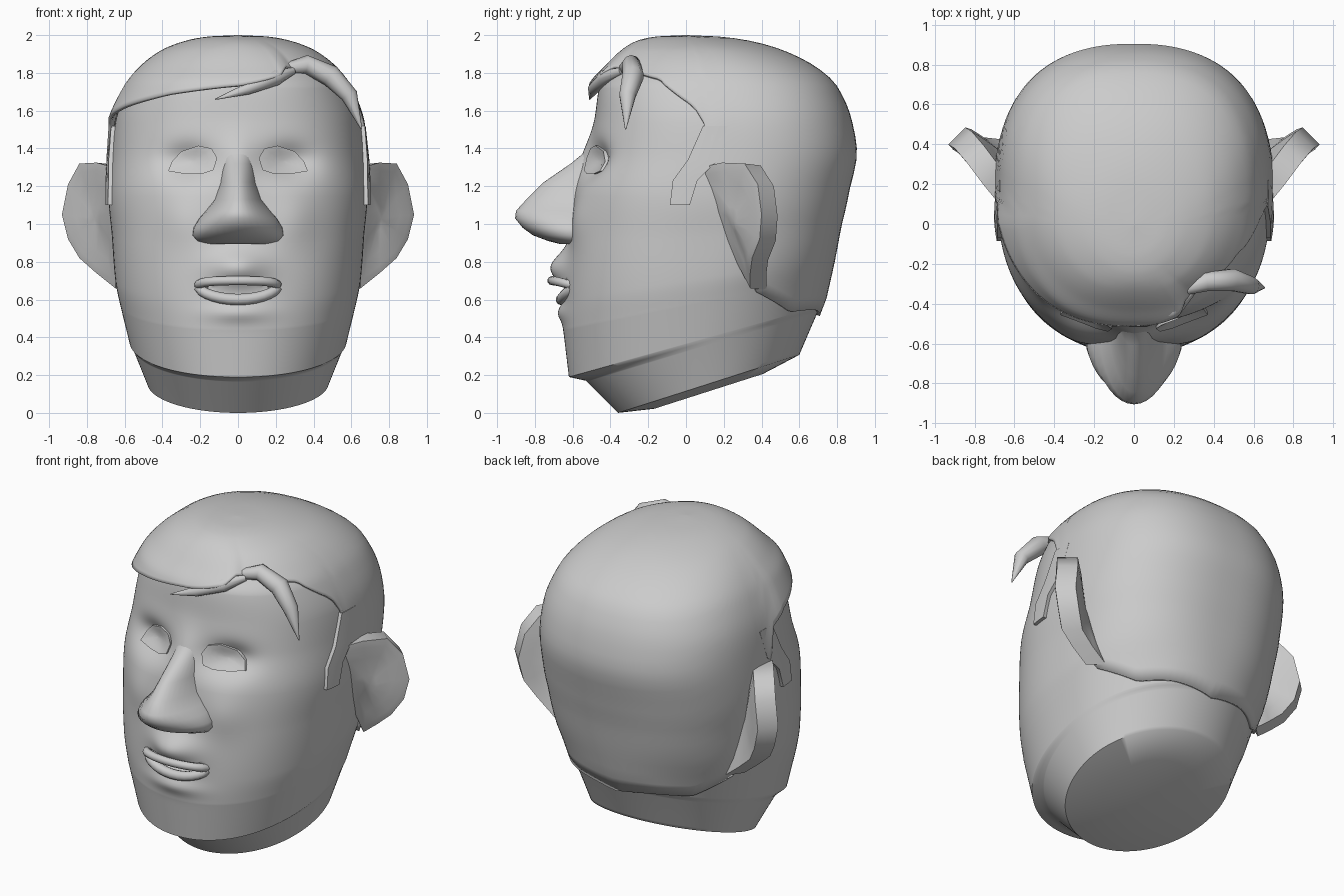
import bpy, bmesh, math
from math import sin, cos, pi, exp, radians
from mathutils import Vector

if "Cube" in bpy.data.objects:
    bpy.data.objects.remove(bpy.data.objects["Cube"])

SEG = 150

# Skull sections: height at the front, backward tilt, half width, front y, back y, squareness
KEYS = [(0.0, .32, .48, -.36, .60, 2), (.17, .30, .56, -.53, .70, 2), (.19, .28, .575, -.62, .715, 2.1),
        (.44, .20, .625, -.65, .75, 2.2), (.60, .15, .65, -.645, .77, 2.3), (.90, .05, .668, -.62, .80, 2.4),
        (1.15, 0, .685, -.59, .84, 2.4), (1.38, 0, .67, -.52, .885, 2.4), (1.54, 0, .65, -.485, .86, 2.4),
        (1.72, 0, .58, -.46, .78, 2.4), (1.81, 0, .51, -.40, .68, 2.3), (1.90, 0, .39, -.32, .50, 2.2),
        (1.95, 0, .26, -.24, .32, 2), (1.972, 0, .15, -.15, .17, 2), (1.98, 0, .005, -.01, .0, 2)]

# Hairline level by angle in degrees (0 = front, positive = right side)
HAIRLINE = [(-180, .15), (-135, .22), (-112, .45), (-100, 1.0), (-92, 1.25), (-87, 1.3), (-85, 1.5),
            (-76, 1.57), (-60, 1.61), (-30, 1.67), (0, 1.71), (18, 1.76), (25, 1.81), (34, 1.82),
            (64, 1.76), (80, 1.62), (85, 1.5), (87, 1.3), (92, 1.25), (100, 1.0), (112, .45),
            (135, .22), (180, .15)]


def interp(table, v, smooth=False):
    """Interpolate rows of a table on its first column."""
    v = min(max(v, table[0][0]), table[-1][0])
    i = next(i for i in range(len(table) - 1) if v <= table[i + 1][0])
    a, b = table[i], table[i + 1]
    h = b[0] - a[0]
    f = (v - a[0]) / h
    if not smooth or i < 3:
        return [p + (q - p) * f for p, q in zip(a, b)]

    def tangent(k, c):
        slope = lambda j: (table[j + 1][c] - table[j][c]) / (table[j + 1][0] - table[j][0])
        if k + 1 >= len(table):
            return slope(k - 1)
        s, t = slope(k - 1), slope(k)
        return 2 * s * t / (s + t) if s * t > 0 else 0
    out = []
    for c in range(len(a)):
        m0, m1 = tangent(i, c) * h, tangent(i + 1, c) * h
        out.append((2 * f**3 - 3 * f**2 + 1) * a[c] + (f**3 - 2 * f**2 + f) * m0
                   + (3 * f**2 - 2 * f**3) * b[c] + (f**3 - f**2) * m1)
    return out


def clamp(v):
    return min(max(v, 0), 1)


def spow(v, p):
    return math.copysign(abs(v) ** p, v)


def relief(x, z):
    """Depth of eye sockets, bridge, muzzle, lips and mouth on the face."""
    ax = abs(x)
    bump = lambda cx, cz, sx, sz: exp(-((ax - cx) / sx) ** 2 - ((z - cz) / sz) ** 2)
    d = .075 * bump(.27, 1.33, .14, .09) - .03 * bump(0, 1.33, .09, .14)
    d -= .085 * bump(0, .77, .14, .09) + .03 * bump(0, .53, .16, .05) + .02 * bump(.30, 1.02, .12, .13)
    u = (x / .21) ** 2
    return d + .12 * clamp(3 * (1 - u - ((z - .65 - .02 * u) / .055) ** 2))


def section(level):
    zf, tilt, w, yf, yb, n = interp(KEYS, level, True)
    return zf, tilt, w, yf, yb, n, (yf + yb) / 2 + .02 * min(1, w / .5)


def skull(phi, level, off=0.0):
    zf, tilt, w, yf, yb, n, yc = section(level)
    k = off * min(1, w / .3)
    x = w * spow(sin(phi), 2 / n)
    y = yc - (yc - yf if cos(phi) > 0 else yb - yc) * spow(cos(phi), 2 / n)
    z = zf + tilt * (y - yf)
    return Vector((x + k * sin(phi), y - k * cos(phi), z + off * clamp((level - 1.5) / .45)))


def front_y(x, z):
    _, _, w, yf, yb, n, yc = section(z)
    return yc - (yc - yf) * (1 - abs(x / w) ** n) ** (1 / n) + relief(x, z)


def side_x(y, z):
    _, _, w, yf, yb, n, yc = section(z)
    return w * (1 - abs((y - yc) / (yc - yf)) ** n) ** (1 / n)


def loft(name, rings, closed=True, start=False, end=False, thick=0, angle=50):
    """Skin a list of equally long point rings."""
    bm = bmesh.new()
    vs = [[bm.verts.new(p) for p in r] for r in rings]
    n = len(rings[0])
    for a, b in zip(vs, vs[1:]):
        for i in range(n if closed else n - 1):
            j = (i + 1) % n
            bm.faces.new((a[i], a[j], b[j], b[i]))
    for on, ring in ((start, vs[0]), (end, vs[-1])):
        if on:
            c = bm.verts.new(sum((v.co for v in ring), Vector()) / n)
            for i in range(n):
                bm.faces.new((ring[i], ring[(i + 1) % n], c))
    bmesh.ops.recalc_face_normals(bm, faces=bm.faces)
    me = bpy.data.meshes.new(name)
    bm.to_mesh(me)
    bm.free()
    ob = bpy.data.objects.new(name, me)
    bpy.context.collection.objects.link(ob)
    if thick:
        m = ob.modifiers.new("thickness", 'SOLIDIFY')
        m.thickness, m.offset = thick, -1
    bpy.ops.object.select_all(action='DESELECT')
    ob.select_set(True)
    bpy.context.view_layer.objects.active = ob
    bpy.ops.object.shade_smooth_by_angle(angle=radians(angle))


def tube(name, pts, loop=False, sides=10):
    """Tapered tube through (x, y, z, radius) points."""
    rings, n = [], len(pts)
    for i, p in enumerate(pts):
        a = pts[(i - 1) % n if loop else max(i - 1, 0)]
        b = pts[(i + 1) % n if loop else min(i + 1, n - 1)]
        t = (Vector(b[:3]) - Vector(a[:3])).normalized()
        u = t.cross(Vector((0, 1, 0))).normalized()
        v = t.cross(u)
        rings.append([Vector(p[:3]) + p[3] * (u * cos(k * 2 * pi / sides) + v * sin(k * 2 * pi / sides))
                      for k in range(sides)])
    loft(name, rings + rings[:1] if loop else rings, start=not loop, end=not loop)


# Head with face relief, angles denser at the face
angles = [t - .5 * sin(t) for t in (-pi + 2 * pi * i / SEG for i in range(SEG))]
levels = sorted(set([k[0] for k in KEYS] + [.015 * i for i in range(1, 125)]
                    + [1.98 - .1 * (i / 12) ** 2 for i in range(12)]))
rings = []
for s in levels:
    ring = [skull(a, s) for a in angles]
    for p, a in zip(ring, angles):
        p.y += relief(p.x, p.z) * clamp(cos(a) * 3) if s > .19 else 0
    rings.append(ring)
mid = Vector((0, .12, .155))
rings.insert(0, [mid + (p - mid) * .6 - Vector((0, 0, .04)) for p in rings[0]])
loft("head", rings, start=True, end=True)

# Hair cap running from the hairline to the crown, with a raised fringe
rings = []
for i in range(33):
    f = 1 - (1 - i / 32) ** 2
    ring = []
    for a in angles:
        deg = math.degrees(a)
        h = interp(HAIRLINE, deg)[1]
        fringe = .032 * clamp((deg + 88) / 10) * clamp((30 - deg) / 10)
        ring.append(skull(a, h + (1.98 - h) * f, .02 + fringe * (1 - f) ** 2))
    rings.append(ring)
loft("hair_cap", rings, end=True, thick=.018)

# Nose sections: height, half width, tip y, start of the straight sides
nose = [(1.47, .10, -.49, -.44), (1.39, .095, -.525, -.44), (1.32, .09, -.61, -.45), (1.22, .10, -.755, -.48),
        (1.13, .125, -.845, -.54), (1.07, .17, -.90, -.58), (1.03, .205, -.905, -.60), (.98, .235, -.865, -.61),
        (.94, .24, -.81, -.61), (.91, .215, -.73, -.60), (.895, .17, -.67, -.58)]
rings = []
for z, w, yf, yb in nose:
    half = [Vector((w * sin(t), yb + (yf - yb) * cos(t) ** 1.25, z)) for t in
            [pi * (k / 20 - .5) * .999 for k in range(21)]]
    rings.append([Vector((-w, yb + .1, z))] + half + [Vector((w, yb + .1, z))])
loft("nose", rings, start=True, end=True, angle=65)

# Lips around the mouth opening
lip = []
for k in range(28):
    c, s = cos(k * pi / 14), sin(k * pi / 14)
    lip.append((.212 * c, -.585 - (.125 if s > 0 else .075) * abs(s) ** .8, .65 + .05 * s + .02 * c * c,
                .024 + (.006 * -s if s < 0 else 0)))
tube("lips", lip, loop=True)

eye = [(.37, 1.28), (.35, 1.33), (.30, 1.385), (.21, 1.415), (.14, 1.40), (.11, 1.35),
       (.13, 1.285), (.19, 1.265), (.28, 1.265)]
ear = [(.66, .08, 1.30), (.75, .19, 1.325), (.84, .31, 1.32), (.90, .38, 1.21), (.932, .40, 1.05),
       (.90, .39, .92), (.84, .35, .82), (.75, .34, .74), (.65, .34, .66), (.64, .24, .85), (.65, .14, 1.08)]
burn = [(.09, .22, 1.52), (.01, .17, 1.34), (-.07, .06, 1.23), (-.085, .02, 1.10)]

for side, sgn in (("right", 1), ("left", -1)):
    flip = lambda r: [Vector((p[0] * sgn, p[1], p[2])) for p in r]

    # Eyes lying in the sockets
    rings = []
    for k in (1, .85, .65, .4, .1):
        pts = [(.24 + (x - .24) * k, 1.335 + (z - 1.335) * k) for x, z in eye]
        rings.append(flip([(x, front_y(x, z) - .014 - .008 * (1 - k * k), z) for x, z in pts]))
    rings.insert(0, [p + Vector((0, .03, 0)) for p in rings[0]])
    loft("eye_" + side, rings, end=True)

    # Ears: back root, outer rim, and shallow front
    rim = [Vector(p) for p in ear]
    mid, root = Vector((.77, .22, 1.03)), Vector((.64, .36, 1.0))
    back = [p + Vector((-.085, .085, -.01)) for p in rim]
    hollow = Vector((-.01, .012, 0))
    rings = [[root + (p - root) * .7 for p in back], back, rim,
             [mid + (p - mid) * .85 for p in rim],
             [mid + (p - mid) * .6 + hollow for p in rim],
             [mid + (p - mid) * .2 + hollow * 1.2 for p in rim]]
    loft("ear_" + side, [flip(r) for r in rings], start=True, end=True)

    # Sideburns
    rings = []
    for y0, y1, z in burn:
        ys = [y0 + (y1 - y0) * k / 3 for k in range(4)]
        rings.append(flip([(side_x(y, z) - .02, y, z) for y in ys]
                          + [(side_x(y, z) + .022, y, z) for y in reversed(ys)]))
    loft("sideburn_" + side, rings, start=True, end=True)

# Loose locks at the parting
tube("front_lock", [(.29, -.34, 1.81, .02), (.20, -.43, 1.775, .042), (.05, -.49, 1.715, .03), (-.12, -.51, 1.66, .003)])
tube("side_lock", [(.25, -.33, 1.82, .03), (.36, -.29, 1.845, .05), (.49, -.28, 1.785, .058),
                   (.59, -.31, 1.68, .045), (.655, -.32, 1.50, .003)])
